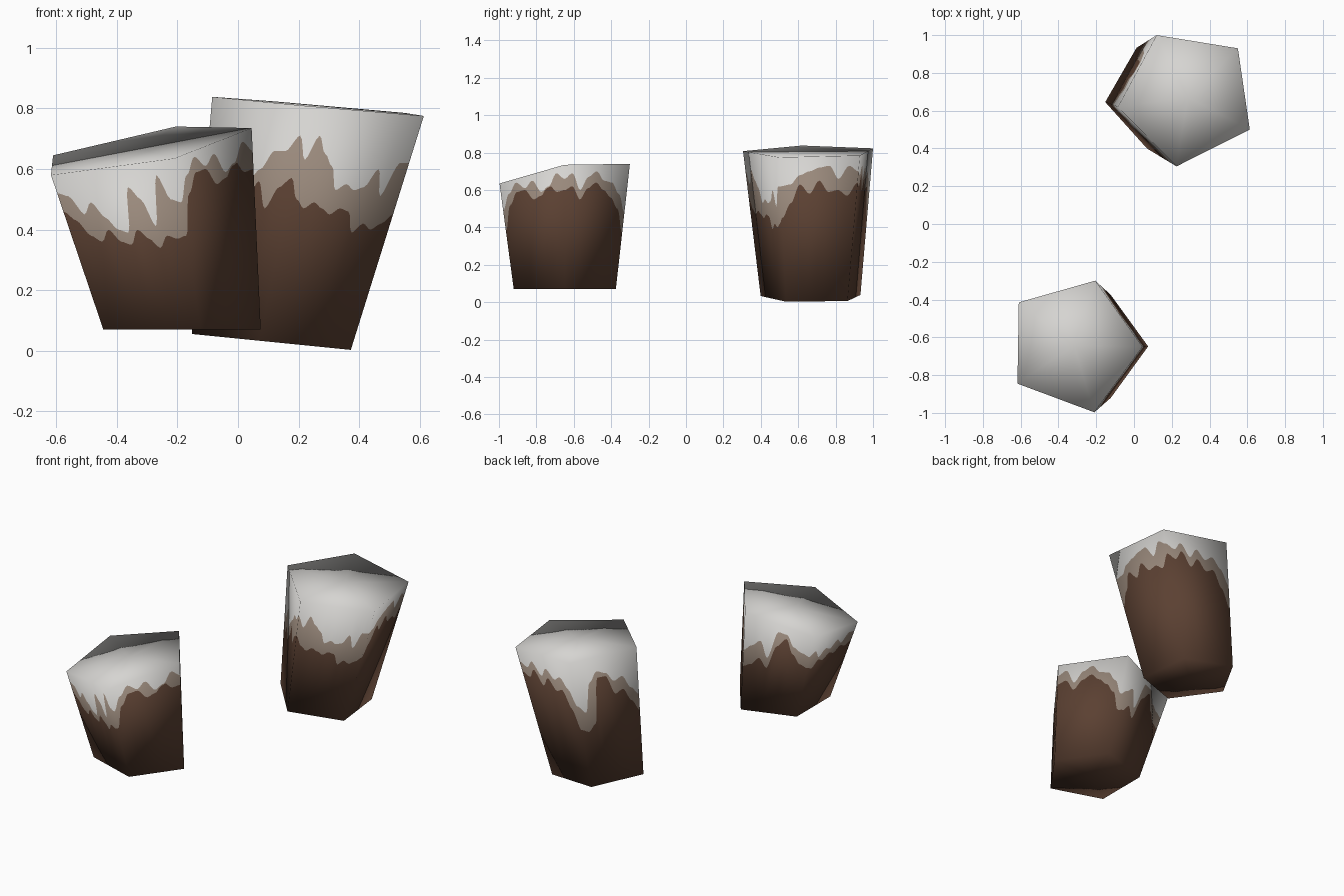
import bpy, math
from mathutils import Vector

if "Cube" in bpy.data.objects:
    bpy.data.objects.remove(bpy.data.objects["Cube"])

def material(name, rgb):
    m = bpy.data.materials.new(name)
    m.diffuse_color = (*rgb, 1)
    m.use_nodes = True
    m.node_tree.nodes["Principled BSDF"].inputs["Base Color"].default_value = m.diffuse_color
    return m

MATS = [material("dark_brown", (0.105, 0.052, 0.032)),
        material("pale_tan", (0.32, 0.25, 0.20)),
        material("light_grey", (0.67, 0.66, 0.64))]
COLS = 48  # columns per side, so the painted drips have smooth outlines

def sample(vals, u):
    # eased interpolation through evenly spaced heights (hundredths)
    x = u * (len(vals) - 1)
    i = min(int(x), len(vals) - 2)
    f = x - i
    f = f * f * (3 - 2 * f)
    return (vals[i] * (1 - f) + vals[i + 1] * f) / 100

def dripped_block(name, bottom, top, grey, tan):
    """Five-sided flared block; grey and tan give drip heights for each side."""
    n = len(bottom)
    B, T = [Vector(p) for p in bottom], [Vector(p) for p in top]
    cb, ct = sum(B, Vector()) / n, sum(T, Vector()) / n

    def corner_normal(p, c, z):
        d = p - c
        d.z = 0
        return (d.normalized() + Vector((0, 0, z))).normalized()

    NB = [corner_normal(p, cb, -0.85) for p in B]
    NT = [corner_normal(p, ct, 0.65) for p in T]
    verts, normals, faces, mats = [], [], [], []
    for s in range(n):
        e = (s + 1) % n
        for k in range(COLS):
            u = k / COLS
            b, t = B[s].lerp(B[e], u), T[s].lerp(T[e], u)
            nb, nt = NB[s].lerp(NB[e], u), NT[s].lerp(NT[e], u)
            hg = min((sample(grey[s], u) - b.z) / (t.z - b.z), 0.97)
            ht = min((sample(tan[s], u) - b.z) / (t.z - b.z), hg - 0.01)
            for f in (0, ht, hg, 1):
                verts.append(b.lerp(t, f))
                normals.append(nb.lerp(nt, f).normalized())
    total = n * COLS
    verts += [cb, ct]
    normals += [Vector((0, 0, -1)), Vector((0, 0, 1))]
    for c in range(total):
        a, d = 4 * c, 4 * ((c + 1) % total)
        for r in range(3):
            faces.append((a + r, d + r, d + r + 1, a + r + 1))
            mats.append(r)
        faces.append((d, a, 4 * total))              # underside
        mats.append(0)
        faces.append((a + 3, d + 3, 4 * total + 1))  # top
        mats.append(2)
    me = bpy.data.meshes.new(name)
    me.from_pydata(verts, [], faces)
    for m in MATS:
        me.materials.append(m)
    for p, m in zip(me.polygons, mats):
        p.material_index = m
        p.use_smooth = True
    me.update()
    me.normals_split_custom_set_from_vertices(normals)
    bpy.context.collection.objects.link(bpy.data.objects.new(name, me))

def pentagon(cx, cy, r, start, height):
    pts = []
    for i in range(5):
        a = math.radians(start + 72 * i)
        x, y = cx + r * math.cos(a), cy + r * math.sin(a)
        pts.append((x, y, height(x)))
    return pts

# front block: level base, top sloping down to the left and front
dripped_block(
    "front_block",
    pentagon(-0.212, -0.648, 0.287, 0, lambda x: 0.07),
    [(0.045, -0.65, 0.735), (-0.205, -0.30, 0.74), (-0.61, -0.415, 0.645),
     (-0.617, -0.845, 0.58), (-0.21, -0.997, 0.635)],
    [[66, 69, 60, 67, 70, 65, 64, 58, 48],
     [48, 52, 56, 45, 64, 63, 55, 52, 50],
     [50, 52, 46, 50, 48, 52, 48, 53, 52],
     [52, 51, 45, 49, 44, 40, 39, 54, 50, 41, 58, 50, 49],
     [49, 58, 64, 61, 65, 59, 62, 69, 66]],
    [[60, 62, 55, 61, 64, 60, 56, 50, 37],
     [37, 39, 44, 38, 54, 60, 50, 44, 42],
     [42, 40, 44, 42, 45, 43, 46, 44, 46],
     [46, 43, 38, 36, 40, 36, 35, 40, 37, 34, 38, 37, 38],
     [38, 52, 59, 60, 55, 57, 63, 59, 60]])

# back block: whole body tilted slightly to the right
dripped_block(
    "back_block",
    pentagon(0.128, 0.675, 0.282, 186, lambda x: max(0, 0.055 - 0.1 * (x + 0.145))),
    [(-0.085, 0.62, 0.838), (0.225, 0.305, 0.808), (0.613, 0.50, 0.775),
     (0.55, 0.93, 0.785), (0.12, 1.0, 0.823)],
    [[55, 52, 60, 50, 56, 60, 66, 66, 71],
     [71, 63, 71, 65, 61, 53, 55, 53, 54, 60, 51, 62, 62],
     [62, 63, 68, 70, 72, 73, 66, 73, 70],
     [70, 68, 73, 66, 72, 67, 70, 64, 55],
     [55, 50, 68, 74, 72, 66, 68, 60, 55]],
    [[45, 42, 48, 42, 47, 56, 47, 54, 57],
     [57, 50, 47, 49, 47, 45, 47, 46, 39, 42, 40, 42, 45],
     [45, 53, 63, 58, 65, 59, 60, 57, 64],
     [64, 62, 68, 60, 66, 60, 62, 52, 40],
     [40, 38, 42, 70, 70, 58, 60, 52, 45]])
